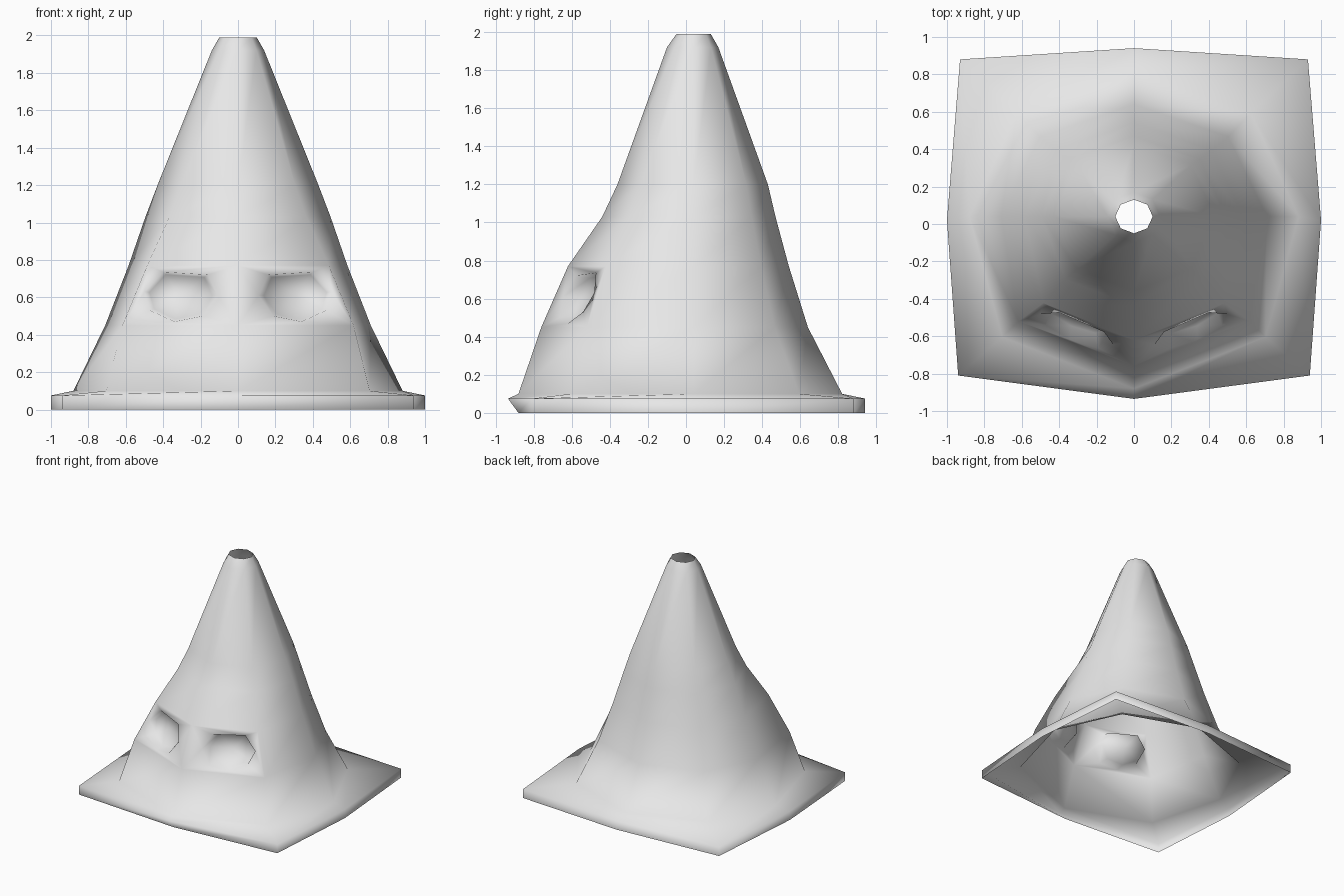
import bpy, bmesh

cube = bpy.data.objects.get("Cube")
if cube:
    bpy.data.objects.remove(cube, do_unlink=True)

grey = bpy.data.materials.new("light grey")
grey.use_nodes = True
colour = (0.8, 0.8, 0.8, 1)
grey.diffuse_color = colour
grey.node_tree.nodes["Principled BSDF"].inputs["Base Color"].default_value = colour

CY = 0.04


def cone_ring(z, rx, front, back, k):
    """Eight points counter-clockwise from +x; k widens the front diagonals."""
    yb, yf = CY + 0.71 * (back - CY), CY + 0.7 * (front - CY)
    return [(rx, CY, z), (0.71 * rx, yb, z), (0, back, z), (-0.71 * rx, yb, z),
            (-rx, CY, z), (-k * rx, yf, z), (0, front, z), (k * rx, yf, z)]


def base_ring(z, front):
    return [(1, 0.02, z), (0.93, 0.88, z), (0, 0.94, z), (-0.93, 0.88, z),
            (-1, 0.02, z), (-0.94, -0.81, z), (0, front, z), (0.94, -0.81, z)]


# Shell rings from the bottom rim to the open tip
EYE_LOW, EYE_TOP = 3, 4
rings = [base_ring(0, -0.88), base_ring(0.075, -0.935),
         cone_ring(0.1, 0.88, -0.88, 0.82, 0.8),
         cone_ring(0.45, 0.71, -0.76, 0.64, 0.87),
         cone_ring(0.77, 0.585, -0.62, 0.54, 0.83),
         cone_ring(1.03, 0.495, -0.44, 0.47, 0.74),
         cone_ring(1.2, 0.43, -0.36, 0.43, 0.71),
         cone_ring(1.92, 0.14, -0.1, 0.17, 0.71),
         cone_ring(1.99, 0.1, -0.05, 0.13, 0.71)]

bm = bmesh.new()
loops = [[bm.verts.new(p) for p in ring] for ring in rings]
for r in range(len(loops) - 1):
    for i in range(8):
        j = (i + 1) % 8
        if r == EYE_LOW and i in (5, 6):
            continue                      # left open for the eye panels
        bm.faces.new((loops[r][i], loops[r][j], loops[r + 1][j], loops[r + 1][i]))

# Eye outline seen from the front, on the model's left
eye = [(0.11, 0.61), (0.16, 0.72), (0.4, 0.735), (0.5, 0.63),
       (0.47, 0.53), (0.34, 0.47), (0.19, 0.5)]


def surface_y(x, z):
    """Depth of the front panel at a point."""
    low, top = rings[EYE_LOW], rings[EYE_TOP]
    t = (z - low[6][2]) / (top[6][2] - low[6][2])
    mix = [[a + (b - a) * t for a, b in zip(low[n], top[n])] for n in (6, 7)]
    u = x / mix[1][0]
    return mix[0][1] + (mix[1][1] - mix[0][1]) * u


def closed_edges(verts):
    return [bm.edges.get((a, b)) or bm.edges.new((a, b))
            for a, b in zip(verts, verts[1:] + verts[:1])]


# Eye panels with recessed sockets
mx = sum(p[0] for p in eye) / len(eye)
mz = sum(p[1] for p in eye) / len(eye)
for side, i in ((1, 6), (-1, 5)):
    panel = [loops[EYE_LOW][i], loops[EYE_LOW][i + 1],
             loops[EYE_TOP][i + 1], loops[EYE_TOP][i]]
    outer, inner = [], []
    for x, z in eye:
        outer.append(bm.verts.new((side * x, surface_y(x, z), z)))
        fx, fz = mx + (x - mx) * 0.86, mz + (z - mz) * 0.9
        inner.append(bm.verts.new((side * fx, surface_y(fx, fz) + 0.07, fz)))
    bmesh.ops.triangle_fill(bm, edges=closed_edges(panel) + closed_edges(outer),
                            use_beauty=True)
    for a in range(len(eye)):
        b = (a + 1) % len(eye)
        bm.faces.new((outer[a], outer[b], inner[b], inner[a]))
    floor = bm.faces.new(inner)
    bmesh.ops.poke(bm, faces=[floor])

bmesh.ops.recalc_face_normals(bm, faces=bm.faces[:])
# Keep the shell facing outward
bm.faces.ensure_lookup_table()
if bm.faces[0].normal.dot(bm.faces[0].calc_center_median()) < 0:
    bmesh.ops.reverse_faces(bm, faces=bm.faces[:])
for f in bm.faces:
    f.smooth = True

mesh = bpy.data.meshes.new("hollow_cone_mask")
bm.to_mesh(mesh)
bm.free()
mesh.materials.append(grey)
obj = bpy.data.objects.new("hollow_cone_mask", mesh)
bpy.context.collection.objects.link(obj)
